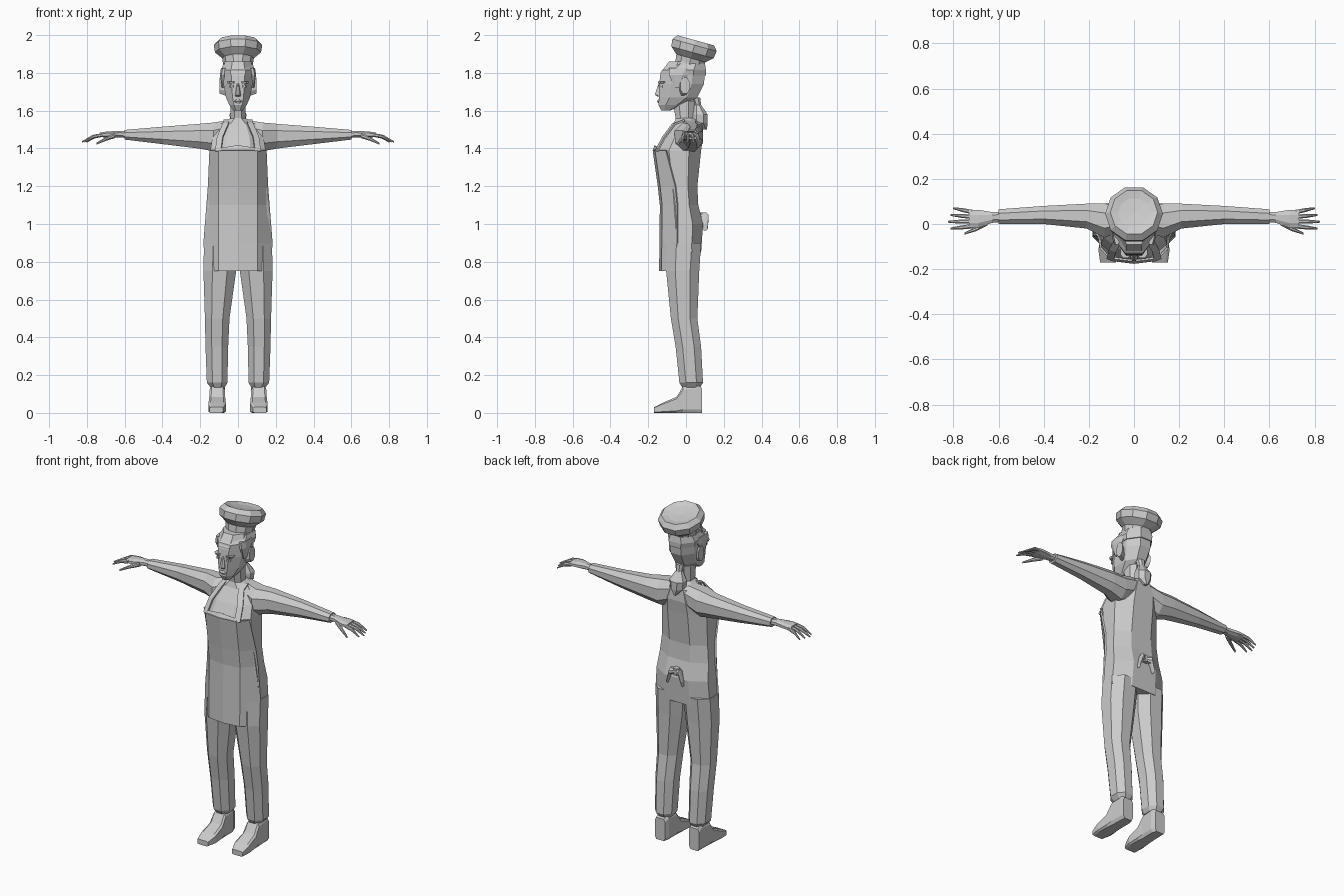
import bpy, bmesh, math
from mathutils import Matrix, Vector

cube = bpy.data.objects.get("Cube")
if cube:
    bpy.data.objects.remove(cube, do_unlink=True)

grey = bpy.data.materials.new("plain grey")
grey.use_nodes = True
grey.diffuse_color = (.6, .6, .6, 1)
grey.node_tree.nodes["Principled BSDF"].inputs["Base Color"].default_value = grey.diffuse_color


def finish(name, bm):
    """Turn a bmesh into a grey object."""
    bmesh.ops.recalc_face_normals(bm, faces=bm.faces)
    mesh = bpy.data.meshes.new(name)
    bm.to_mesh(mesh)
    bm.free()
    mesh.materials.append(grey)
    obj = bpy.data.objects.new(name, mesh)
    bpy.context.collection.objects.link(obj)
    return obj


def place(axis, along, first, second):
    """Order a station and its two cross coordinates as x, y, z."""
    point = [first, second]
    point.insert("xyz".index(axis), along)
    return Vector(point)


def loft(name, axis, rows, chamfer=.55, side=1):
    """Skin chamfered boxes; a row is a station and the bounds on the other two axes."""
    bm = bmesh.new()
    cut = 1 - chamfer
    quarter = [(cut, -1), (1, -cut), (1, cut), (cut, 1)]
    corners = quarter + [(-u, -v) for u, v in quarter]
    rings = []
    for along, low_a, high_a, low_b, high_b in rows:
        ring = []
        for u, v in corners:
            first = (low_a + high_a + u * (high_a - low_a)) / 2
            second = (low_b + high_b + v * (high_b - low_b)) / 2
            point = place(axis, along, first, second)
            point.x *= side
            ring.append(bm.verts.new(point))
        rings.append(ring)
    for lower, upper in zip(rings, rings[1:]):
        for i in range(len(corners)):
            bm.faces.new((lower[i - 1], lower[i], upper[i], upper[i - 1]))
    bm.faces.new(rings[0])
    bm.faces.new(rings[-1])
    return finish(name, bm)


def column(name, rows):
    """Upright loft on the centre line; a row is height, half width, front, back."""
    return loft(name, "z", [(z, -width, width, front, back) for z, width, front, back in rows])


def limb(name, points, radii, side):
    """Tapering sideways tube through points."""
    rows = [(x, y - r, y + r, z - r, z + r) for (x, y, z), r in zip(points, radii)]
    return loft(name, "x", rows, side=side)


def sheet(name, rows):
    """Thin plate made from rows of points."""
    bm = bmesh.new()
    grid = [[bm.verts.new(point) for point in row] for row in rows]
    for lower, upper in zip(grid, grid[1:]):
        for i in range(1, len(lower)):
            bm.faces.new((lower[i - 1], lower[i], upper[i], upper[i - 1]))
    obj = finish(name, bm)
    solid = obj.modifiers.new("thickness", "SOLIDIFY")
    solid.thickness = .009
    solid.offset = 0
    return obj


# Torso and neck
column("torso", [
    (.85, .18, -.1, .08), (1, .17, -.11, .09), (1.1, .16, -.11, .065), (1.2, .15, -.12, .06),
    (1.39, .147, -.155, .08), (1.46, .135, -.115, .09), (1.53, .09, -.065, .085),
    (1.56, .04, -.055, .05)])
column("neck", [(1.5, .05, -.06, .06), (1.56, .04, -.055, .04), (1.65, .04, -.07, .045)])

# Apron panel wrapped round the front
bib = .1
apron = []
for z, hip, front, edge in [
        (.75, .168, -.138, -.06), (.9, .18, -.136, -.045), (1.1, .164, -.134, -.045),
        (1.2, .156, -.145, -.055), (1.39, .148, -.172, -.105)]:
    crease = front + .012
    apron.append([(-hip, edge, z), (-bib, crease, z), (0, front, z),
                  (bib, crease, z), (hip, edge, z)])
sheet("apron", apron)

# Raised point in the middle of the apron neckline
hem = apron[-1][1:-1]
peak = [(x, y + .01, z + (.01 if x else .025)) for x, y, z in hem]
sheet("apron_neckline", [hem, peak])

# Apron bow at the back
column("bow_knot", [(1.02, .016, .07, .105), (1.06, .016, .07, .105)])

for side, word in ((1, "left_"), (-1, "right_")):
    # Apron straps and bow loops
    strap = [(.09, -.163, 1.385), (.08, -.122, 1.46), (.05, -.07, 1.53), (.045, -.02, 1.55)]
    sheet(word + "apron_strap", [
        [(side * x, y, z), (side * (x + .03), y + .012, z)] for x, y, z in strap])
    limb(word + "bow_loop", [(0, .09, 1.04), (.03, .1, 1.04), (.05, .1, .98)],
         [.01, .02, .015], side)

    # Trouser leg with cuff, and shoe
    loft(word + "trouser_leg", "z", [
        (.135, .07, .145, -.02, .075), (.16, .056, .165, -.035, .09),
        (.35, .052, .172, -.055, .08), (.5, .045, .175, -.08, .06),
        (.75, .01, .183, -.105, .07), (.9, 0, .18, -.1, .08)], side=side)
    loft(word + "shoe", "y", [
        (.085, .08, .145, 0, .13), (.06, .07, .147, 0, .15), (-.015, .07, .15, 0, .14),
        (-.05, .067, .153, 0, .085), (-.12, .064, .157, 0, .055),
        (-.17, .08, .15, 0, .03)], chamfer=.25, side=side)

    # Sleeve and hand
    loft(word + "sleeve", "x", [
        (.05, -.03, .085, 1.42, 1.55), (.13, -.06, .09, 1.385, 1.537),
        (.21, -.02, .09, 1.4, 1.53), (.4, 0, .08, 1.423, 1.515),
        (.6, 0, .065, 1.447, 1.498)], side=side)
    loft(word + "palm", "x", [
        (.58, .01, .055, 1.457, 1.492), (.63, .005, .053, 1.458, 1.493),
        (.69, -.018, .063, 1.458, 1.49), (.73, -.018, .063, 1.46, 1.484)], side=side)
    for i, finger in enumerate(("index", "middle", "ring", "little")):
        root = Vector((.715, .021 * i - .01, 1.472))
        tip = Vector((.825 - .012 * abs(i - 1), .03 * i - .02, 1.435))
        knuckle = (root + tip) / 2 + Vector((0, 0, .009))
        limb(word + finger + "_finger", [root, knuckle, tip], [.01, .009, .004], side)
    limb(word + "thumb", [(.65, .006, 1.468), (.7, -.022, 1.45), (.75, -.042, 1.425)],
         [.013, .01, .005], side)

    # Ear, brow, eye and side lock of hair
    loft(word + "ear", "x", [
        (.065, -.035, 0, 1.68, 1.76), (.098, -.03, .02, 1.69, 1.775)], side=side)
    loft(word + "brow", "z", [
        (1.745, .015, .055, -.146, -.11), (1.755, .015, .06, -.15, -.1)], side=side)
    loft(word + "eye", "z", [
        (1.722, .02, .046, -.144, -.12), (1.736, .02, .046, -.146, -.12)], side=side)
    loft(word + "hair_lock", "z", [
        (1.72, .07, .085, -.06, -.035), (1.79, .065, .096, -.09, .01),
        (1.825, .06, .09, -.09, .03)], side=side)

# Head and face
column("head", [
    (1.6, .024, -.13, -.085), (1.63, .046, -.145, -.01), (1.67, .064, -.143, .06),
    (1.74, .077, -.142, .095), (1.8, .08, -.135, .1), (1.86, .07, -.09, .09)])
column("nose", [(1.674, .014, -.15, -.13), (1.684, .015, -.165, -.12), (1.745, .006, -.145, -.12)])
column("lips", [(1.638, .014, -.146, -.12), (1.65, .022, -.153, -.12), (1.66, .012, -.147, -.12)])

# Hair band and ponytail
column("hair", [(1.785, .083, -.138, .105), (1.815, .09, -.128, .106), (1.85, .076, -.075, .1)])
column("ponytail", [
    (1.5, .008, .09, .11), (1.535, .04, .03, .115), (1.58, .045, .035, .115),
    (1.63, .018, .045, .08), (1.67, .025, .03, .075)])

# Hat turned from a profile and tilted backwards
bm = bmesh.new()
profile = [(0, -.014), (.07, -.009), (.105, 0), (.128, -.026), (.122, -.066),
           (.084, -.098), (.076, -.15), (.084, -.2)]
verts = [bm.verts.new((radius, 0, z)) for radius, z in profile]
edges = [bm.edges.new(pair) for pair in zip(verts, verts[1:])]
bmesh.ops.spin(bm, geom=verts + edges, cent=(0, 0, 0), axis=(0, 0, 1),
               angle=math.tau, steps=10, use_merge=False)
bmesh.ops.remove_doubles(bm, verts=bm.verts, dist=.0005)
tilt = Matrix.Rotation(math.radians(-15.4), 4, "X")
bmesh.ops.transform(bm, matrix=Matrix.Translation((0, .052, 1.972)) @ tilt, verts=bm.verts)
finish("hat", bm)
